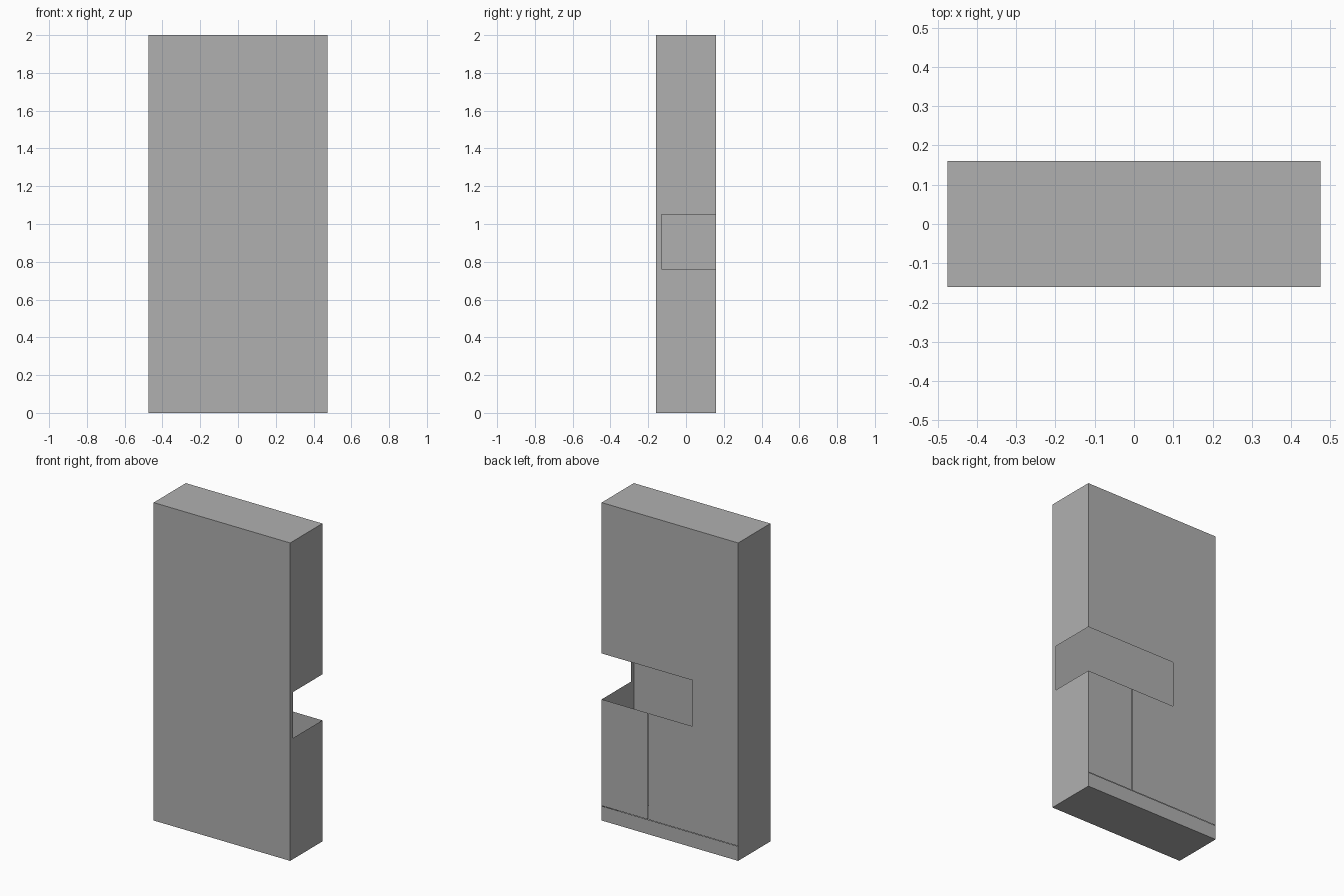
import bpy

if "Cube" in bpy.data.objects:
    bpy.data.objects.remove(bpy.data.objects["Cube"])

X, Y, Z = 0.475, 0.16, 2.0        # half width, half depth, height
LO, HI = 0.762, 1.051             # window bottom and top
WIN_X, WIN_Y = -0.156, -0.13      # how far the window reaches along back and side
SEAM_X, SEAM_Z = 0.151, 0.092     # seam positions on the back
GAP_X, GAP_Z = 0.002, 0.001       # half widths of the seams

grey = bpy.data.materials.new("dark_grey")
grey.diffuse_color = (0.435, 0.435, 0.435, 1)
grey.use_nodes = True
grey.node_tree.nodes["Principled BSDF"].inputs["Base Color"].default_value = grey.diffuse_color


def panel(name, outline, place):
    """Flat sheet from a 2D outline; place() maps each point into 3D."""
    mesh = bpy.data.meshes.new(name)
    mesh.from_pydata([place(a, b) for a, b in outline], [],
                     [tuple(range(len(outline)))])
    mesh.materials.append(grey)
    mesh.update()
    obj = bpy.data.objects.new(name, mesh)
    bpy.context.collection.objects.link(obj)
    return obj


def rect(a0, b0, a1, b1):
    return [(a0, b0), (a1, b0), (a1, b1), (a0, b1)]


def back(a, b):
    return (a, Y, b)


# Plain sheets of the hollow shell, wound to face outward
panel("front_panel", rect(-X, 0, X, Z), lambda a, b: (a, -Y, b))
panel("left_panel", rect(Y, 0, -Y, Z), lambda a, b: (-X, a, b))
panel("top_panel", rect(-X, -Y, X, Y), lambda a, b: (a, b, Z))
panel("bottom_panel", rect(X, -Y, -X, Y), lambda a, b: (a, b, 0))

# Right side with the window open to the back edge
panel("right_panel",
      [(-Y, 0), (Y, 0), (Y, LO), (WIN_Y, LO), (WIN_Y, HI), (Y, HI), (Y, Z), (-Y, Z)],
      lambda a, b: (X, a, b))

# Back sheet wrapping around the corner window
panel("back_panel",
      [(-X, Z), (X, Z), (X, HI), (WIN_X, HI), (WIN_X, LO),
       (SEAM_X - GAP_X, LO), (SEAM_X - GAP_X, SEAM_Z + GAP_Z), (-X, SEAM_Z + GAP_Z)], back)

# Lower access door and base strip, separated by narrow seams
panel("back_door", rect(X, SEAM_Z + GAP_Z, SEAM_X + GAP_X, LO), back)
panel("back_base_strip", rect(X, 0, -X, SEAM_Z - GAP_Z), back)
